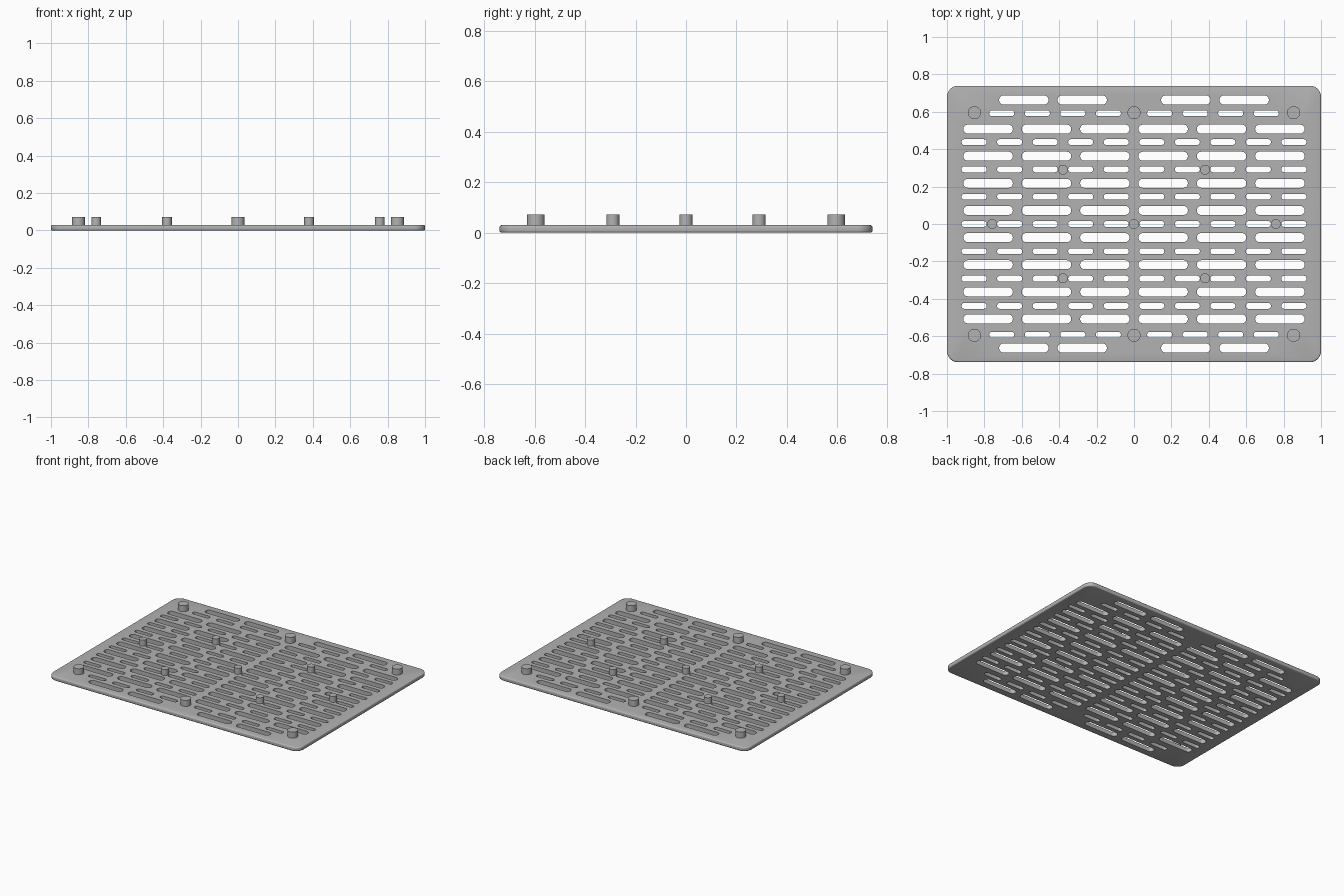
import bpy, bmesh, math

cube = bpy.data.objects.get("Cube")
if cube:
    bpy.data.objects.remove(cube, do_unlink=True)

grey = bpy.data.materials.new("mid grey")
grey.use_nodes = True
colour = (0.45, 0.45, 0.45, 1)
grey.diffuse_color = colour
grey.node_tree.nodes["Principled BSDF"].inputs["Base Color"].default_value = colour

TOP = 0.03       # plate thickness
PEG_TOP = 0.073
EDGE = 0.008     # rounding of the outer edge


def rounded_rect(cx, cy, w, h, r, steps):
    """Counter-clockwise outline of a rectangle with round corners."""
    pts = []
    for k, (sx, sy) in enumerate([(1, 1), (-1, 1), (-1, -1), (1, -1)]):
        for i in range(steps + 1):
            a = math.pi / 2 * (k + i / steps)
            pts.append((cx + sx * (w / 2 - r) + r * math.cos(a),
                        cy + sy * (h / 2 - r) + r * math.sin(a)))
    return pts


def slot(cx, cy, w, h):
    # slightly under half-height radius keeps a tiny straight end
    return rounded_rect(cx, cy, w, h, h * 0.47, 4)


def loop(bm, pts, z):
    verts = [bm.verts.new((x, y, z)) for x, y in pts]
    edges = [bm.edges.new((verts[i - 1], verts[i])) for i in range(len(verts))]
    return verts, edges


def wall(bm, low, high):
    for i in range(len(low)):
        bm.faces.new((low[i - 1], low[i], high[i], high[i - 1]))


def finish(name, bm):
    bmesh.ops.recalc_face_normals(bm, faces=bm.faces)
    mesh = bpy.data.meshes.new(name)
    bm.to_mesh(mesh)
    bm.free()
    mesh.materials.append(grey)
    ob = bpy.data.objects.new(name, mesh)
    bpy.context.collection.objects.link(ob)
    bpy.ops.object.select_all(action='DESELECT')
    ob.select_set(True)
    bpy.context.view_layer.objects.active = ob
    bpy.ops.object.shade_smooth_by_angle(angle=math.radians(35))
    return ob


# Slot layout: alternating rows of wide and narrow slots, mirrored about both axes
slots = []
for side in (-1, 1):
    for row in range(-4, 4):
        for i in range(3):
            slots.append(slot(side * (0.156 + 0.312 * i), 0.145 * (row + 0.5), 0.264, 0.048))
    for row in range(-3, 4):
        for i in range(5):
            slots.append(slot(side * (0.095 + 0.19 * i), 0.146 * row, 0.134, 0.031))
    for end in (-1, 1):
        for i in range(2):
            slots.append(slot(side * (0.277 + 0.312 * i), end * 0.663, 0.264, 0.048))
        for i in range(4):
            slots.append(slot(side * (0.137 + 0.19 * i), end * 0.592, 0.134, 0.031))

# Perforated plate with a rounded rim
bm = bmesh.new()
rings = []
bottom_edges, top_edges = [], []
for z0, direction in ((EDGE, -1), (TOP - EDGE, 1)):
    angles = (90, 60, 30, 0) if direction < 0 else (0, 30, 60, 90)
    for deg in angles:
        a = math.radians(deg)
        inset = EDGE * (1 - math.cos(a))
        outline = rounded_rect(0, 0, 2 - 2 * inset, 1.478 - 2 * inset, 0.06 - inset, 8)
        rings.append(loop(bm, outline, z0 + direction * EDGE * math.sin(a)))
for low, high in zip(rings, rings[1:]):
    wall(bm, low[0], high[0])
bottom_edges += rings[0][1]
top_edges += rings[-1][1]
for pts in slots:
    low, low_edges = loop(bm, pts, 0)
    high, high_edges = loop(bm, pts, TOP)
    wall(bm, low, high)
    bottom_edges += low_edges
    top_edges += high_edges
for edges in (bottom_edges, top_edges):
    bmesh.ops.triangle_fill(bm, edges=edges, use_beauty=True, use_dissolve=False)
finish("perforated_plate", bm)


# Round pegs standing on the plate
def peg(name, x, y, radius):
    bm = bmesh.new()
    base = TOP - 0.005
    bmesh.ops.create_cone(bm, cap_ends=True, segments=32, radius1=radius,
                          radius2=radius, depth=PEG_TOP - base)
    bmesh.ops.translate(bm, verts=bm.verts, vec=(x, y, (PEG_TOP + base) / 2))
    finish(name, bm)


for end, end_name in ((-1, "front"), (1, "back")):
    for side, side_name in ((-1, "right"), (0, "middle"), (1, "left")):
        peg(f"large_peg_{end_name}_{side_name}", side * 0.853, end * 0.595, 0.035)
        if side:
            peg(f"small_peg_{end_name}_{side_name}", side * 0.38, end * 0.29, 0.026)
for side, side_name in ((-1, "right"), (0, "centre"), (1, "left")):
    peg(f"small_peg_{side_name}", side * 0.758, 0, 0.026)
